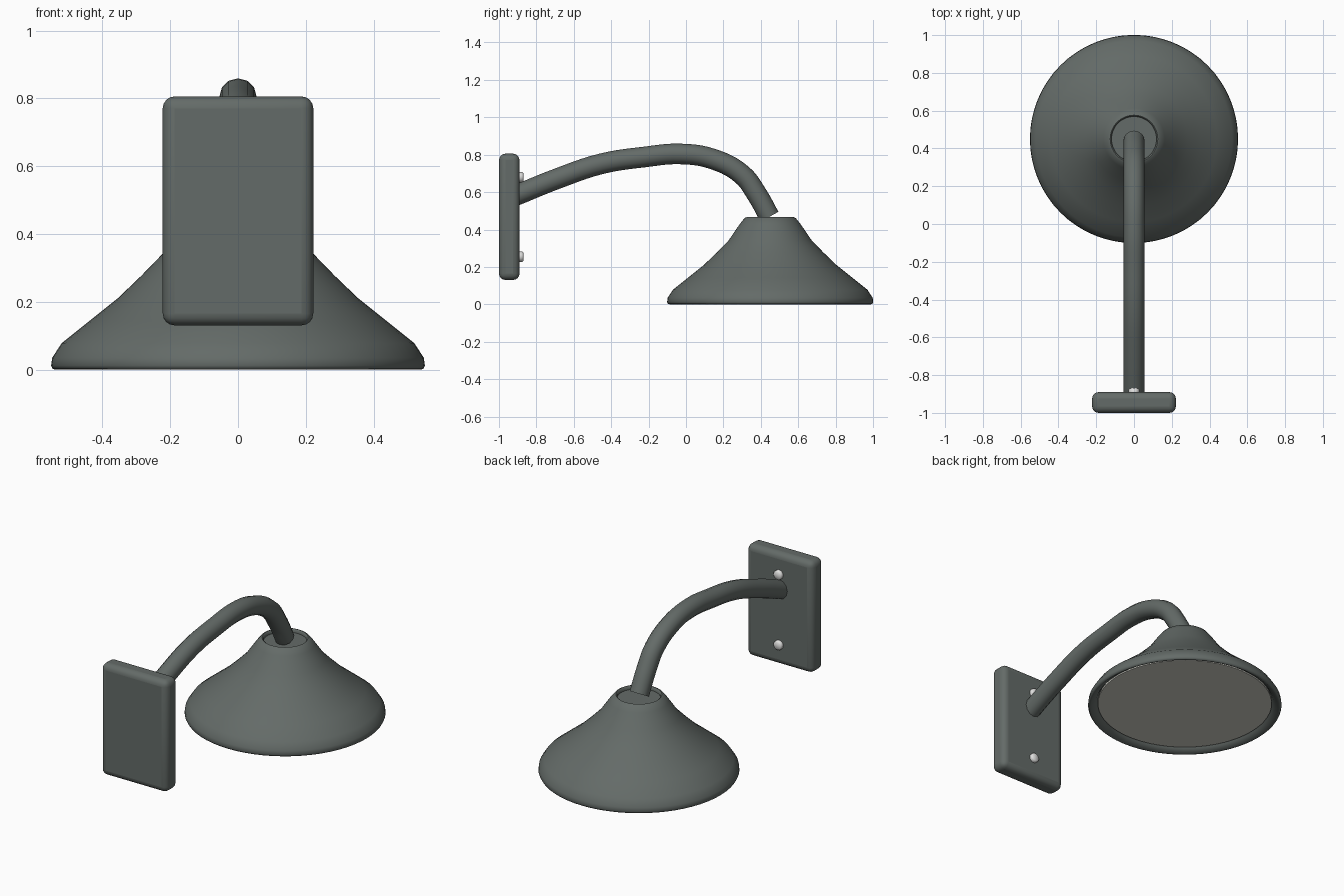
import bpy, bmesh, math
from mathutils import Vector

cube = bpy.data.objects.get("Cube")
if cube:
    bpy.data.objects.remove(cube, do_unlink=True)


def material(name, rgb):
    m = bpy.data.materials.new(name)
    m.use_nodes = True
    m.diffuse_color = (*rgb, 1)
    m.node_tree.nodes["Principled BSDF"].inputs["Base Color"].default_value = (*rgb, 1)
    return m


paint = material("grey_green_paint", (0.127, 0.147, 0.138))
glass = material("warm_white_lens", (0.63, 0.63, 0.57))
steel = material("bright_steel", (0.75, 0.75, 0.74))


def finish(ob, mat, angle=40):
    ob.data.materials.append(mat)
    bpy.ops.object.select_all(action='DESELECT')
    ob.select_set(True)
    bpy.context.view_layer.objects.active = ob
    bpy.ops.object.shade_smooth_by_angle(angle=math.radians(angle))


def lathe(name, profile, centre, mat, steps=64, angle=40):
    """Spin an (r, z) profile about the vertical axis."""
    bm = bmesh.new()
    verts = [bm.verts.new((r, 0, z)) for r, z in profile]
    edges = [bm.edges.new(pair) for pair in zip(verts, verts[1:])]
    bmesh.ops.spin(bm, geom=verts + edges, cent=(0, 0, 0), axis=(0, 0, 1),
                   angle=math.tau, steps=steps)
    bmesh.ops.remove_doubles(bm, verts=bm.verts, dist=1e-5)
    bmesh.ops.recalc_face_normals(bm, faces=bm.faces)
    me = bpy.data.meshes.new(name)
    bm.to_mesh(me)
    bm.free()
    ob = bpy.data.objects.new(name, me)
    ob.location = centre
    bpy.context.collection.objects.link(ob)
    finish(ob, mat, angle)
    return ob


# Wall plate with rounded edges
bpy.ops.mesh.primitive_cube_add(size=1, location=(0, -0.945, 0.468))
plate = bpy.context.object
plate.name = "wall_plate"
plate.scale = (0.444, 0.11, 0.675)
bpy.ops.object.transform_apply(location=False, rotation=False, scale=True)
bevel = plate.modifiers.new("rounded_edges", 'BEVEL')
bevel.width = 0.035
bevel.segments = 4
finish(plate, paint)

# Two low domed screws on the plate
for name, z in (("upper_screw", 0.68), ("lower_screw", 0.255)):
    screw = lathe(name, [(0, 0), (0.028, 0), (0.028, 0.015), (0.022, 0.021), (0, 0.023)],
                  (0, -0.891, z), steel, 16, 60)
    screw.rotation_euler.x = -math.pi / 2

# Curved tubular arm
path = [(-0.92, 0.578), (-0.68, 0.675), (-0.45, 0.752), (-0.22, 0.788), (-0.03, 0.804),
        (0.14, 0.778), (0.3, 0.693), (0.378, 0.59), (0.446, 0.468)]
curve = bpy.data.curves.new("arm", 'CURVE')
curve.dimensions = '3D'
curve.bevel_depth = 0.055
curve.bevel_resolution = 4
curve.resolution_u = 5
curve.use_fill_caps = True
spline = curve.splines.new('BEZIER')
spline.bezier_points.add(len(path) - 1)
for point, (y, z) in zip(spline.bezier_points, path):
    point.co = Vector((0, y, z))
    point.handle_left_type = point.handle_right_type = 'AUTO'
arm = bpy.data.objects.new("arm", curve)
bpy.context.collection.objects.link(arm)
bpy.ops.object.select_all(action='DESELECT')
arm.select_set(True)
bpy.context.view_layer.objects.active = arm
bpy.ops.object.convert(target='MESH')
arm = bpy.context.object
finish(arm, paint)

# Flared shade: recessed cap, rounded neck, outer wall, rounded rim and inner lip
lathe("shade", [(0, 0.445), (0.119, 0.445), (0.119, 0.46), (0.126, 0.466), (0.136, 0.462),
                (0.162, 0.43), (0.222, 0.342), (0.285, 0.277), (0.355, 0.21), (0.44, 0.142),
                (0.52, 0.078), (0.548, 0.035), (0.551, 0.012), (0.546, 0.002), (0.537, 0),
                (0.507, 0.02), (0.492, 0.045)],
      (0, 0.45, 0), paint, angle=60)

# Flat lens under the shade
lathe("lens", [(0, 0.022), (0.495, 0.022), (0.495, 0.035), (0, 0.035)], (0, 0.45, 0), glass)
